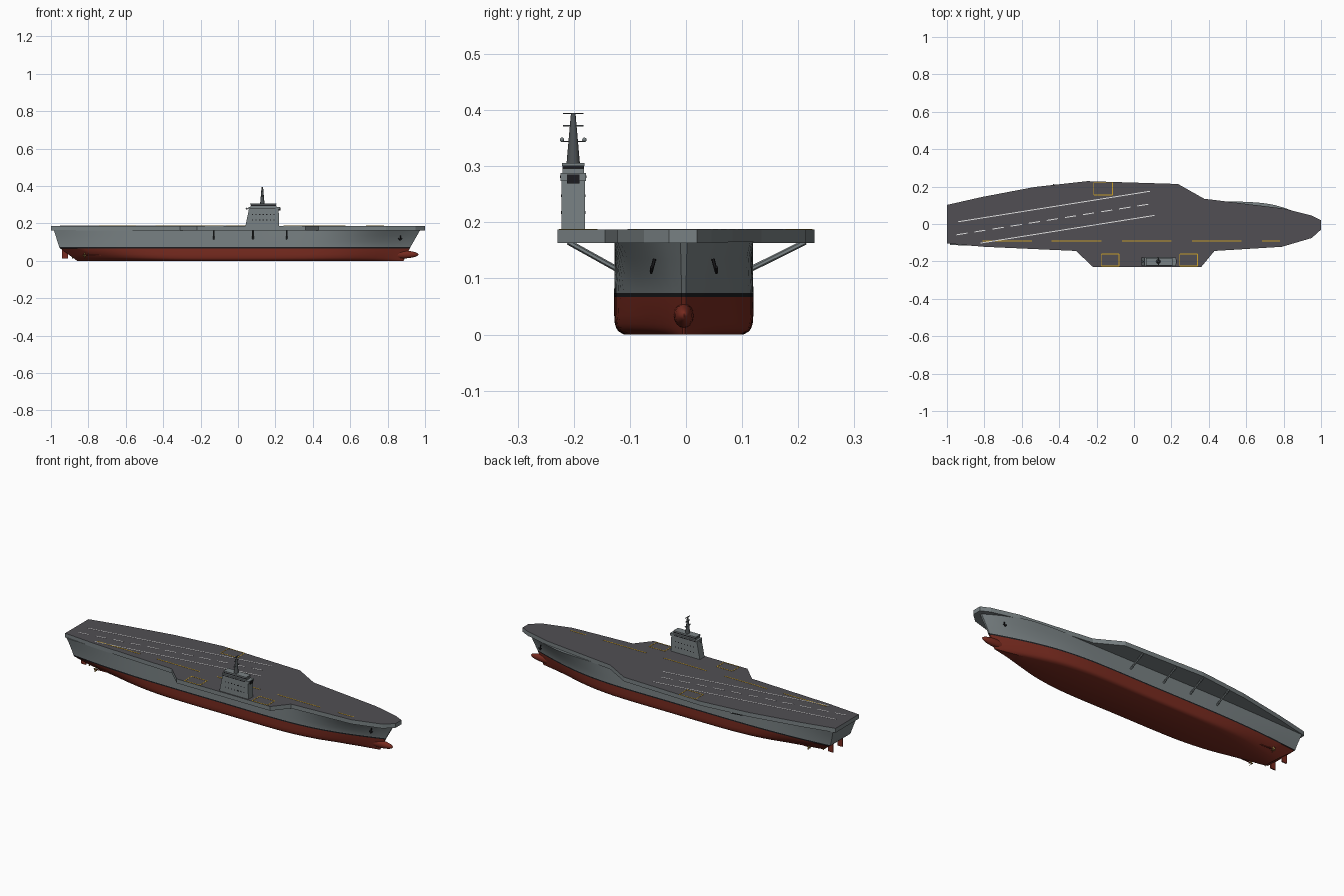
import bpy, bmesh, math
from mathutils import Vector, Matrix

if "Cube" in bpy.data.objects:
    bpy.data.objects.remove(bpy.data.objects["Cube"])

CY = -0.004            # hull centreline
DECK_Z = 0.187


def material(name, rgb):
    m = bpy.data.materials.new(name)
    m.diffuse_color = (*rgb, 1)
    m.use_nodes = True
    m.node_tree.nodes["Principled BSDF"].inputs["Base Color"].default_value = m.diffuse_color
    return m


GREY = material("hull_grey", (0.19, 0.22, 0.228))
DECK = material("deck_dark_grey", (0.082, 0.078, 0.088))
RED = material("bottom_red", (0.19, 0.024, 0.014))
BLACK = material("black", (0.012, 0.012, 0.014))
WHITE = material("marking_white", (0.8, 0.8, 0.8))
YELLOW = material("marking_yellow", (0.62, 0.36, 0.02))
BRONZE = material("bronze", (0.4, 0.25, 0.07))
DARK = material("mast_grey", (0.075, 0.085, 0.09))


def finish(name, bm, *mats, smooth=None):
    bmesh.ops.recalc_face_normals(bm, faces=bm.faces)
    me = bpy.data.meshes.new(name)
    bm.to_mesh(me)
    bm.free()
    ob = bpy.data.objects.new(name, me)
    bpy.context.collection.objects.link(ob)
    for m in mats:
        me.materials.append(m)
    if smooth:
        bpy.context.view_layer.objects.active = ob
        ob.select_set(True)
        bpy.ops.object.shade_smooth_by_angle(angle=math.radians(smooth))
        ob.select_set(False)
    return ob


def add_box(bm, lo, hi):
    lo, hi = Vector(lo), Vector(hi)
    bmesh.ops.create_cube(bm, size=1, matrix=Matrix.Translation((lo + hi) / 2)
                          @ Matrix.Diagonal((*(hi - lo), 1)))


def add_rod(bm, a, b, r1, r2=None, seg=10):
    a, b = Vector(a), Vector(b)
    d = b - a
    m = Matrix.Translation((a + b) / 2) @ d.to_track_quat('Z', 'Y').to_matrix().to_4x4()
    bmesh.ops.create_cone(bm, cap_ends=True, segments=seg, radius1=r1,
                          radius2=r1 if r2 is None else r2, depth=d.length, matrix=m)


def add_ball(bm, c, r):
    bmesh.ops.create_uvsphere(bm, u_segments=20, v_segments=12, radius=1,
                              matrix=Matrix.Translation(c) @ Matrix.Diagonal((*r, 1)))


def add_line(bm, a, b, w=0.005):
    """Thin painted stripe on the flight deck."""
    a, b = Vector((*a, DECK_Z)), Vector((*b, DECK_Z))
    d = b - a
    m = (Matrix.Translation((a + b) / 2) @ Matrix.Rotation(math.atan2(d.y, d.x), 4, 'Z')
         @ Matrix.Diagonal((d.length, w, 0.002, 1)))
    bmesh.ops.create_cube(bm, size=1, matrix=m)


def prism(bm, pts, z0, z1):
    f = bm.faces.new([bm.verts.new((x, y, z0)) for x, y in pts])
    ext = bmesh.ops.extrude_face_region(bm, geom=[f])["geom"]
    bmesh.ops.translate(bm, vec=(0, 0, z1 - z0),
                        verts=[v for v in ext if isinstance(v, bmesh.types.BMVert)])


# Hull: stations hold position, half-widths at top, waterline and bottom, fullness
STATIONS = [(0, .108, .09, .015, .2), (.1, .115, .108, .04, .5), (.2, .12, .119, .08, .85),
            (.3, .123, .123, .103, 1), (.5, .123, .123, .106, 1), (.7, .123, .122, .102, 1),
            (.8, .123, .106, .08, .85), (.88, .108, .075, .048, .6), (.95, .062, .036, .02, .4),
            (1, .006, .004, .002, .3)]
BILGE = [(0, 0), (.006, .6), (.012, .8), (.019, .93), (.035, 1), (.067, 1)]
TOPSIDE = [(.074, 0), (.105, .22), (.135, .55), (.166, 1)]


def station(t):
    i = max(k for k in range(len(STATIONS) - 1) if STATIONS[k][0] <= t)
    p = [STATIONS[min(max(k, 0), len(STATIONS) - 1)] for k in (i - 1, i, i + 1, i + 2)]
    h = p[2][0] - p[1][0]
    u = (t - p[1][0]) / h
    out = []
    for c in range(1, 5):
        m1 = (p[2][c] - p[0][c]) / (p[2][0] - p[0][0]) * h
        m2 = (p[3][c] - p[1][c]) / (p[3][0] - p[1][0]) * h
        out.append(p[1][c] * (2*u**3 - 3*u*u + 1) + m1 * (u**3 - 2*u*u + u)
                   + p[2][c] * (3*u*u - 2*u**3) + m2 * (u**3 - u*u))
    return out


def end_x(z):
    """Raked stern and stem positions at a height."""
    if z < .07:
        return -.86 - .095 * z / .07, .885 + .035 * z / .07
    k = (z - .07) / .096
    return -.955 - .03 * k, .92 + .055 * k


bm = bmesh.new()
rings = []
N = 44
for i in range(N + 1):
    t = i / N
    top, wl, bot, full = station(t)
    half = [(z, bot + (wl - bot) * (f * full + z / .067 * (1 - full))) for z, f in BILGE]
    half += [(z, wl + (top - wl) * f) for z, f in TOPSIDE]
    ring = [(-w, z) for z, w in reversed(half)] + [(w, z) for z, w in half]
    verts = []
    for w, z in ring:
        s, b = end_x(z)
        verts.append(bm.verts.new((s + (b - s) * t, CY + w, z)))
    rings.append(verts)
for a, b in zip(rings, rings[1:]):
    for j in range(len(a)):
        k = (j + 1) % len(a)
        bm.faces.new((a[j], b[j], b[k], a[k]))
n = len(rings[0])
for ring in (rings[0], rings[-1]):
    for j in range(n // 2 - 1):
        bm.faces.new((ring[j], ring[j + 1], ring[n - 2 - j], ring[n - 1 - j]))
for f in bm.faces:
    zs = [v.co.z for v in f.verts]
    f.material_index = 1 if max(zs) < .07 else 2 if max(zs) < .08 else 0
finish("hull", bm, GREY, RED, BLACK, smooth=35)

# Bulbous bow
bm = bmesh.new()
add_ball(bm, (.865, CY, .034), (.1, .018, .022))
finish("bow_bulb", bm, RED, smooth=60)

# Flight deck slab
OUTLINE = [(-1, .102), (-.81, .145), (-.53, .198), (-.25, .229), (.235, .214), (.375, .135),
           (.8, .083), (.95, .045), (1, .02), (1, -.03), (.95, -.075), (.79, -.122),
           (.43, -.144), (.36, -.229), (-.22, -.229), (-.31, -.144), (-.8, -.122), (-1, -.104)]
bm = bmesh.new()
prism(bm, OUTLINE, .163, DECK_Z)
bm.normal_update()
for f in bm.faces:
    f.material_index = int(all(v.co.z > .18 for v in f.verts))
finish("flight_deck", bm, GREY, DECK)

# Overhang struts on both sides
bm = bmesh.new()
for side, xs, reach in ((-1, (-.13, .08, .26), .21), (1, (-.43, -.26, -.09, .12), .213)):
    for x in xs:
        add_rod(bm, (x, CY + side * .118, .116), (x, side * reach, .165), .005, seg=6)
finish("overhang_struts", bm, GREY)

# White landing lines with a dashed centreline
bm = bmesh.new()
add_line(bm, (-.94, .012), (.085, .175))
add_line(bm, (-.82, -.102), (.11, .046))
p, q = Vector((-.95, -.058)), Vector((.085, .107))
for i in range(11):
    add_line(bm, p.lerp(q, i / 10.7), p.lerp(q, (i + .62) / 10.7))
finish("landing_lines", bm, WHITE)

# Yellow safety line and lift outlines
bm = bmesh.new()
for x in (-.81, -.44, -.065, .31, .685):
    add_line(bm, (x, -.09), (min(x + .265, .78), -.09))
for x0, x1, y0, y1 in ((-.175, -.08, -.224, -.16), (.245, .34, -.224, -.16),
                       (-.215, -.115, .155, .223)):
    for x in (x0, x1):
        add_line(bm, (x, y0), (x, y1), .004)
    for y in (y0, y1):
        add_line(bm, (x0, y), (x1, y), .004)
finish("yellow_markings", bm, YELLOW)

# Island tower, with a sloped aft edge
bm = bmesh.new()
add_box(bm, (.04, -.222, DECK_Z), (.22, -.18, .285))
for v in bm.verts:
    if v.co.z > .28:
        v.co.x += .02 if v.co.x < .1 else -.003
finish("island_tower", bm, GREY)
bm = bmesh.new()
add_box(bm, (.056, -.224, .274), (.224, -.178, .288))
add_box(bm, (.068, -.22, .288), (.205, -.182, .296))
add_box(bm, (.065, -.221, .3), (.205, -.181, .306))
finish("bridge_tiers", bm, GREY)

# Dark windows on the bridge and tower
bm = bmesh.new()
add_box(bm, (.07, -.2205, .294), (.202, -.1815, .3))
add_box(bm, (.2, -.212, .269), (.226, -.19, .285))
for z in (.215, .245):
    for i in range(7):
        for y in (-.2225, -.1805):
            add_box(bm, (.075 + i * .019, y, z), (.081 + i * .019, y + .001, z + .005))
add_box(bm, (.062, -.2245, .279), (.2, -.1775, .283))
finish("bridge_windows", bm, BLACK)

# Mast with yards and sensor domes
bm = bmesh.new()
add_rod(bm, (.13, -.201, .304), (.13, -.201, .395), .012, .004, seg=12)
finish("mast", bm, DARK, smooth=40)
bm = bmesh.new()
for z, r in ((.344, .022), (.372, .018), (.394, .018)):
    add_box(bm, (.127, -.201 - r, z - .001), (.133, -.201 + r, z + .001))
finish("mast_yards", bm, DARK)
bm = bmesh.new()
for s in (-1, 1):
    add_ball(bm, (.13, -.201 + s * .02, .347), (.004,) * 3)
add_ball(bm, (.046, -.201, .279), (.005,) * 3)
add_rod(bm, (.046, -.201, .279), (.07, -.201, .279), .002)
finish("sensor_domes", bm, GREY, smooth=50)

# Anchors on both bows
bm = bmesh.new()
for s in (-1, 1):
    y = CY + s * .058
    add_rod(bm, (.868, y - s * .006, .135), (.868, y, .112), .003, seg=6)
    add_rod(bm, (.858, y, .12), (.868, y, .11), .003, seg=6)
    add_rod(bm, (.878, y, .12), (.868, y, .11), .003, seg=6)
finish("anchors", bm, BLACK)

# Rudders
bm = bmesh.new()
for s in (-1, 1):
    add_box(bm, (-.94, CY + s * .042 - .003, .012), (-.91, CY + s * .042 + .003, .075))
finish("rudders", bm, RED)

# Propeller shafts, brackets and bladed propellers
shafts, props = bmesh.new(), bmesh.new()
for s in (-1, 1):
    for x, y in ((-.82, .085), (-.885, .042)):
        y = CY + s * y
        add_rod(shafts, (x, y, .028), (x + .27, y - s * .01, .03), .003, seg=8)
        add_rod(shafts, (x + .02, y, .028), (x + .02, y - s * .012, .066), .002, seg=6)
        add_rod(props, (x - .012, y, .028), (x + .006, y, .028), .002, .005, seg=8)
        for k in range(5):
            a = k * math.tau / 5
            m = (Matrix.Translation((x, y, .028)) @ Matrix.Rotation(a, 4, 'X')
                 @ Matrix.Translation((0, 0, .009)) @ Matrix.Rotation(.6, 4, 'Z')
                 @ Matrix.Diagonal((.0015, .007, .013, 1)))
            bmesh.ops.create_cube(props, size=1, matrix=m)
finish("propeller_shafts", shafts, RED, smooth=40)
finish("propellers", props, BRONZE)
